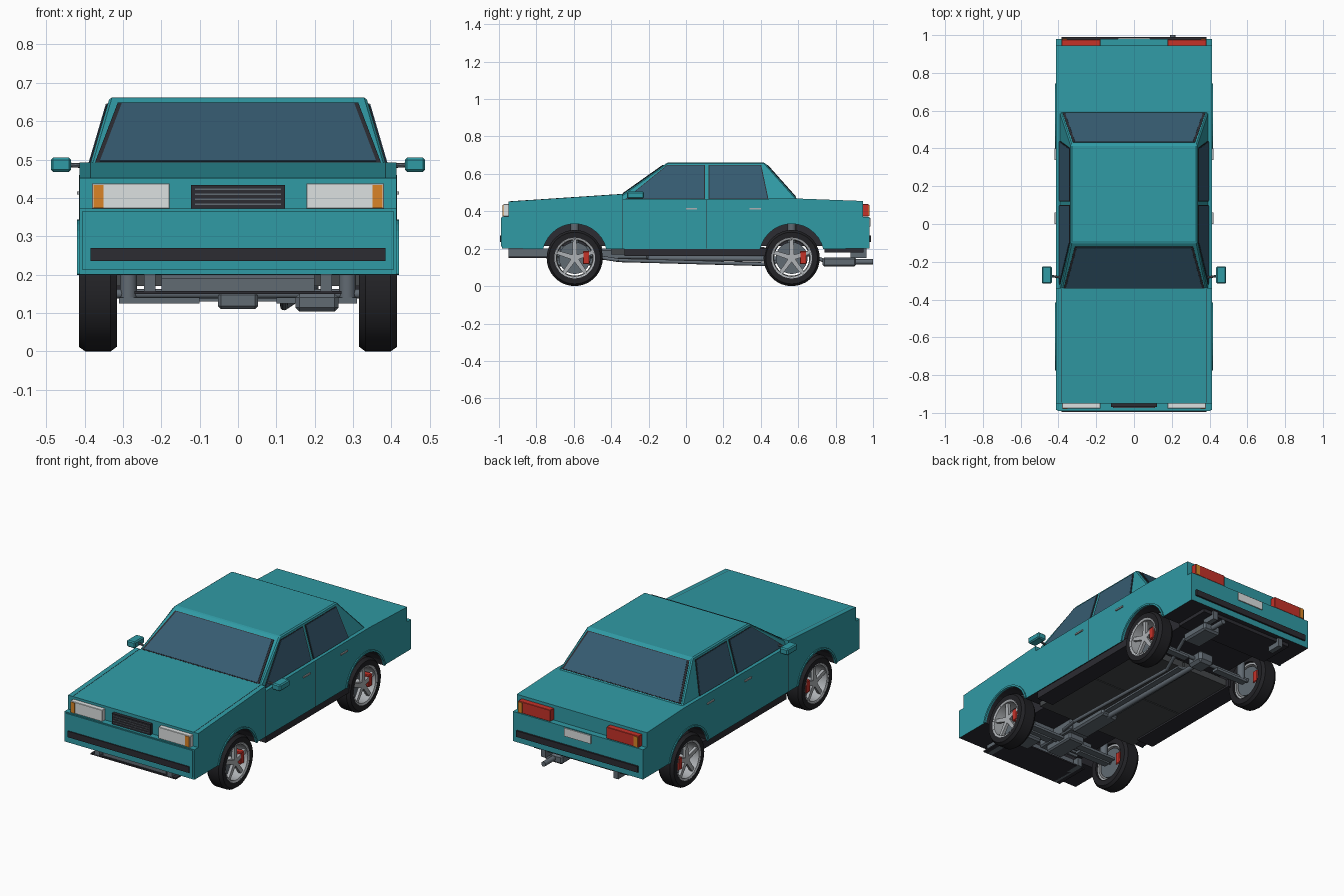
import bpy, bmesh, math
from mathutils import Vector, Matrix

if "Cube" in bpy.data.objects:
    bpy.data.objects.remove(bpy.data.objects["Cube"])


def material(name, r, g, b):
    m = bpy.data.materials.new(name)
    m.use_nodes = True
    m.diffuse_color = (r, g, b, 1)
    m.node_tree.nodes["Principled BSDF"].inputs["Base Color"].default_value = (r, g, b, 1)
    return m


TEAL = material("teal paint", .03, .325, .375)
GLASS = material("blue grey glass", .037, .105, .165)
DARK = material("dark trim", .025, .025, .032)
TIRE = material("black rubber", .016, .016, .019)
FLOOR = material("floor grey", .06, .066, .07)
METAL = material("grey metal", .12, .145, .17)
RIM = material("light alloy", .42, .44, .46)
WHITE = material("lamp white", .72, .75, .75)
RED = material("signal red", .56, .032, .022)
ORANGE = material("indicator orange", .7, .23, .02)


def finish(name, bm, mat, bevel=0, smooth=False):
    bmesh.ops.recalc_face_normals(bm, faces=bm.faces)
    me = bpy.data.meshes.new(name)
    bm.to_mesh(me)
    bm.free()
    ob = bpy.data.objects.new(name, me)
    bpy.context.collection.objects.link(ob)
    me.materials.append(mat)
    if bevel:
        mod = ob.modifiers.new("bevel", "BEVEL")
        mod.width = bevel
        mod.segments = 1
    if smooth:
        bpy.ops.object.select_all(action="DESELECT")
        ob.select_set(True)
        bpy.context.view_layer.objects.active = ob
        bpy.ops.object.shade_smooth_by_angle(angle=math.radians(35))
    return ob


def solid(name, pts, offset, mat, bevel=0):
    """Polygon pushed along an offset vector."""
    bm = bmesh.new()
    face = bm.faces.new([bm.verts.new(p) for p in pts])
    new = bmesh.ops.extrude_face_region(bm, geom=[face])["geom"]
    bmesh.ops.translate(bm, vec=offset, verts=[v for v in new if isinstance(v, bmesh.types.BMVert)])
    return finish(name, bm, mat, bevel)


def prism(name, yz, x0, x1, mat, bevel=0):
    return solid(name, [(x0, y, z) for y, z in yz], (x1 - x0, 0, 0), mat, bevel)


def box(name, x, y, z, mat, bevel=0):
    return prism(name, [(y[0], z[0]), (y[1], z[0]), (y[1], z[1]), (y[0], z[1])], x[0], x[1], mat, bevel)


def pair(name, x, y, z, mat, bevel=0):
    for side, s in (("left", 1), ("right", -1)):
        box(f"{side}_{name}", (s * x[0], s * x[1]), y, z, mat, bevel)


def rod(name, a, b, r, mat, segs=16):
    a, b = Vector(a), Vector(b)
    bm = bmesh.new()
    rot = (b - a).to_track_quat("Z", "Y").to_matrix().to_4x4()
    bmesh.ops.create_cone(bm, cap_ends=True, segments=segs, radius1=r, radius2=r,
                          depth=(b - a).length, matrix=Matrix.Translation((a + b) / 2) @ rot)
    return finish(name, bm, mat, 0, True)


def ring(name, profile, y, z, s, mat, segs=36):
    """Closed (radius, x) profile turned about a sideways axle."""
    bm = bmesh.new()
    loops = []
    for i in range(segs):
        a = math.tau * i / segs
        loops.append([bm.verts.new((s * x, y + r * math.cos(a), z + r * math.sin(a))) for r, x in profile])
    n = len(profile)
    for i in range(segs):
        p, q = loops[i], loops[(i + 1) % segs]
        for j in range(n):
            k = (j + 1) % n
            bm.faces.new((p[j], p[k], q[k], q[j]))
    return finish(name, bm, mat, 0, True)


def glazing(name, pts, out):
    """Dark rubber surround with a glass pane over it."""
    pts = [Vector(p) for p in pts]
    mid = sum(pts, Vector()) / len(pts)
    out = Vector(out).normalized()
    solid(name + "_surround", [mid + (p - mid) * 1.035 for p in pts], out * .003, DARK)
    solid(name, pts, out * .005, GLASS)


AXLES = {"front": -.595, "rear": .565}


def arch(yc, r, start=13):
    angles = [math.radians(180 - start - (180 - 2 * start) * i / 14) for i in range(15)]
    return [(yc + r * math.cos(a), .16 + r * math.sin(a)) for a in angles]


# Main body with stepped nose and tail and open wheel arches
outline = [(-.985, .2)] + arch(AXLES["front"], .175) + arch(AXLES["rear"], .175)
outline += [(.98, .2), (.98, .37), (.945, .37), (.945, .455), (.6, .468),
            (-.34, .462), (-.34, .492), (-.95, .452), (-.95, .372), (-.985, .372)]
body = prism("body", outline, -.413, .413, TEAL)
body.data.materials.append(DARK)
for f in body.data.polygons:
    if abs(f.normal.x) < .5 and f.center.z < .36 and abs(f.center.y) < .9:
        f.material_index = 1

# Cabin
lean = lambda z: (z - .455) / .205
side_x = lambda z: .395 - .06 * lean(z)
front_y = lambda z: -.389 + .289 * lean(z)
rear_y = lambda z: .603 - .183 * lean(z)
bm = bmesh.new()
rows = [[bm.verts.new(p) for p in ((-side_x(z), front_y(z), z), (side_x(z), front_y(z), z),
                                   (side_x(z), rear_y(z), z), (-side_x(z), rear_y(z), z))] for z in (.455, .662)]
bm.faces.new(rows[0])
bm.faces.new(rows[1])
for i in range(4):
    j = (i + 1) % 4
    bm.faces.new((rows[0][i], rows[0][j], rows[1][j], rows[1][i]))
finish("cabin", bm, TEAL, .006)

# Windows
pane = lambda fy, lo, hi, wl, wh: [(-wl, fy(lo), lo), (wl, fy(lo), lo), (wh, fy(hi), hi), (-wh, fy(hi), hi)]
glazing("windshield", pane(front_y, .493, .643, .36, .303), (0, -.205, .289))
glazing("rear_window", pane(rear_y, .476, .645, .365, .312), (0, .205, .183))
doors = {"front": [(-.315, .468), (-.1, .643), (.095, .643), (.095, .468)],
         "rear": [(.125, .468), (.125, .643), (.398, .643), (.435, .468)]}
for side, s in (("left", 1), ("right", -1)):
    for end, pts in doors.items():
        glazing(f"{side}_{end}_door_window", [(s * side_x(z), y, z) for y, z in pts], (s * .205, 0, .06))

# Panel gaps, door handles, sills and mirrors
for end, y in (("front", -.34), ("middle", .11)):
    pair(end + "_door_gap", (.41, .4138), (y - .001, y + .001), (.2, .46), DARK)
for end, y in (("front", .0), ("rear", .34)):
    pair(end + "_door_handle", (.41, .42), (y, y + .06), (.409, .417), RIM)
pair("sill", (.3, .408), (-.33, .44), (.16, .205), DARK)
pair("mirror", (.435, .488), (-.315, -.225), (.468, .505), TEAL, .006)
for side, s in (("left", 1), ("right", -1)):
    rod(side + "_mirror_arm", (s * .375, -.285, .482), (s * .44, -.275, .486), .006, METAL, 8)
    solid(side + "_hood_gap", [(s * .384, -.945, .4522), (s * .386, -.945, .4522),
                               (s * .386, -.345, .4917), (s * .384, -.345, .4917)], (0, 0, .001), DARK)

# Nose
box("front_bumper_strip", (-.385, .385), (-.995, -.98), (.235, .27), DARK)
box("front_bumper_face", (-.405, .405), (-.989, -.98), (.212, .366), TEAL)
pair("headlight", (.178, .381), (-.977, -.94), (.372, .438), WHITE, .002)
pair("front_indicator", (.351, .376), (-.98, -.97), (.374, .434), ORANGE)
box("grille", (-.122, .122), (-.97, -.94), (.372, .433), DARK)
for i in range(4):
    z = .382 + .013 * i
    box(f"grille_slat_{i + 1}", (-.112, .112), (-.973, -.96), (z, z + .003), METAL)

# Tail
box("rear_bumper_strip", (-.385, .385), (.97, .99), (.235, .27), DARK)
pair("tail_light", (.178, .383), (.94, .977), (.372, .438), RED, .002)
pair("rear_indicator", (.354, .379), (.97, .981), (.374, .434), ORANGE)
box("number_plate", (-.085, .085), (.975, .986), (.318, .365), WHITE)

# Wheels, brakes and arch lips
for end, y in AXLES.items():
    for side, s in (("left", 1), ("right", -1)):
        tag = f"{side}_{end}_"
        ring(tag + "tire", [(.106, .316), (.138, .316), (.15, .332), (.15, .398), (.138, .415), (.106, .413)],
             y, .15, s, TIRE)
        ring(tag + "rim", [(.109, .414), (.098, .41), (.094, .33), (.108, .33)], y, .15, s, RIM)
        rod(tag + "brake_disc", (s * .335, y, .15), (s * .35, y, .15), .085, METAL, 28)
        rod(tag + "hub", (s * .345, y, .15), (s * .402, y, .15), .022, RIM)
        for k in range(5):
            a = math.pi / 2 + math.tau * k / 5
            d, t = Vector((0, math.cos(a), math.sin(a))), Vector((0, -math.sin(a), math.cos(a)))
            c = Vector((s * .385, y, .15))
            solid(f"{tag}spoke_{k + 1}", [c + d * .015 + t * .013, c + d * .1 + t * .01,
                                          c + d * .1 - t * .01, c + d * .015 - t * .013],
                  (s * .017, 0, 0), RIM)
        box(tag + "caliper", (s * .33, s * .403), (y + .044, y + .08), (.117, .187), RED, .004)
        prism(tag + "arch_lip", arch(y, .184) + arch(y, .173)[::-1], s * .408, s * .419, TEAL)
        rod(tag + "strut", (s * .285, y, .14), (s * .285, y, .34), .022, METAL)
        box(tag + "suspension_arm", (s * .1, s * .31), (y - .02, y + .02), (.125, .14), METAL)
    box(end + "_arch_liner", (-.255, .255), (y - .17, y + .17), (.215, .335), DARK)
    rod(end + "_axle", (-.33, y, .15), (.33, y, .15), .012, METAL)

# Floor and chassis
pair("cabin_floor", (.004, .33), (-.4, .02), (.17, .21), FLOOR)
pair("rear_cabin_floor", (.004, .33), (.026, .42), (.17, .21), FLOOR)
box("trunk_floor", (-.3, .3), (.74, .95), (.18, .205), DARK)
box("skid_plate", (-.27, .27), (-.95, -.74), (.15, .158), DARK)
box("skid_plate_frame", (-.2, .2), (-.94, -.75), (.158, .19), METAL)
pair("front_mount", (.215, .245), (-.95, -.73), (.15, .2), METAL)
pair("rear_mount", (.215, .245), (.88, .965), (.15, .2), METAL)
box("center_tunnel", (-.04, .04), (-.4, .42), (.16, .18), METAL)
for i in range(5):
    y = -.73 + .03 * i
    box(f"engine_bay_slat_{i + 1}", (-.2, .2), (y, y + .012), (.19, .22), METAL)
box("front_crossmember", (-.31, .31), (-.57, -.53), (.13, .145), METAL)
box("engine_block", (-.07, .07), (-.72, -.45), (.15, .22), METAL, .008)
box("oil_pan", (-.052, .052), (-.68, -.48), (.11, .155), METAL, .008)
box("gearbox", (-.055, .055), (-.46, -.2), (.14, .2), METAL, .01)
rod("drive_shaft", (0, -.22, .15), (0, .54, .145), .014, METAL)
box("differential", (-.05, .05), (.51, .62), (.115, .185), METAL, .015)

# Exhaust
path = [(.08, -.5, .16), (.12, -.36, .138), (.12, .42, .117), (.2, .66, .17), (.2, .75, .13)]
for i in range(len(path) - 1):
    rod(f"exhaust_pipe_{i + 1}", path[i], path[i + 1], .01, METAL, 12)
box("catalyst", (.15, .262), (-.72, -.6), (.104, .15), METAL, .01)
box("muffler", (.15, .262), (.73, .91), (.104, .154), METAL, .01)
rod("tailpipe", (.205, .9, .13), (.205, 1, .13), .014, METAL)
